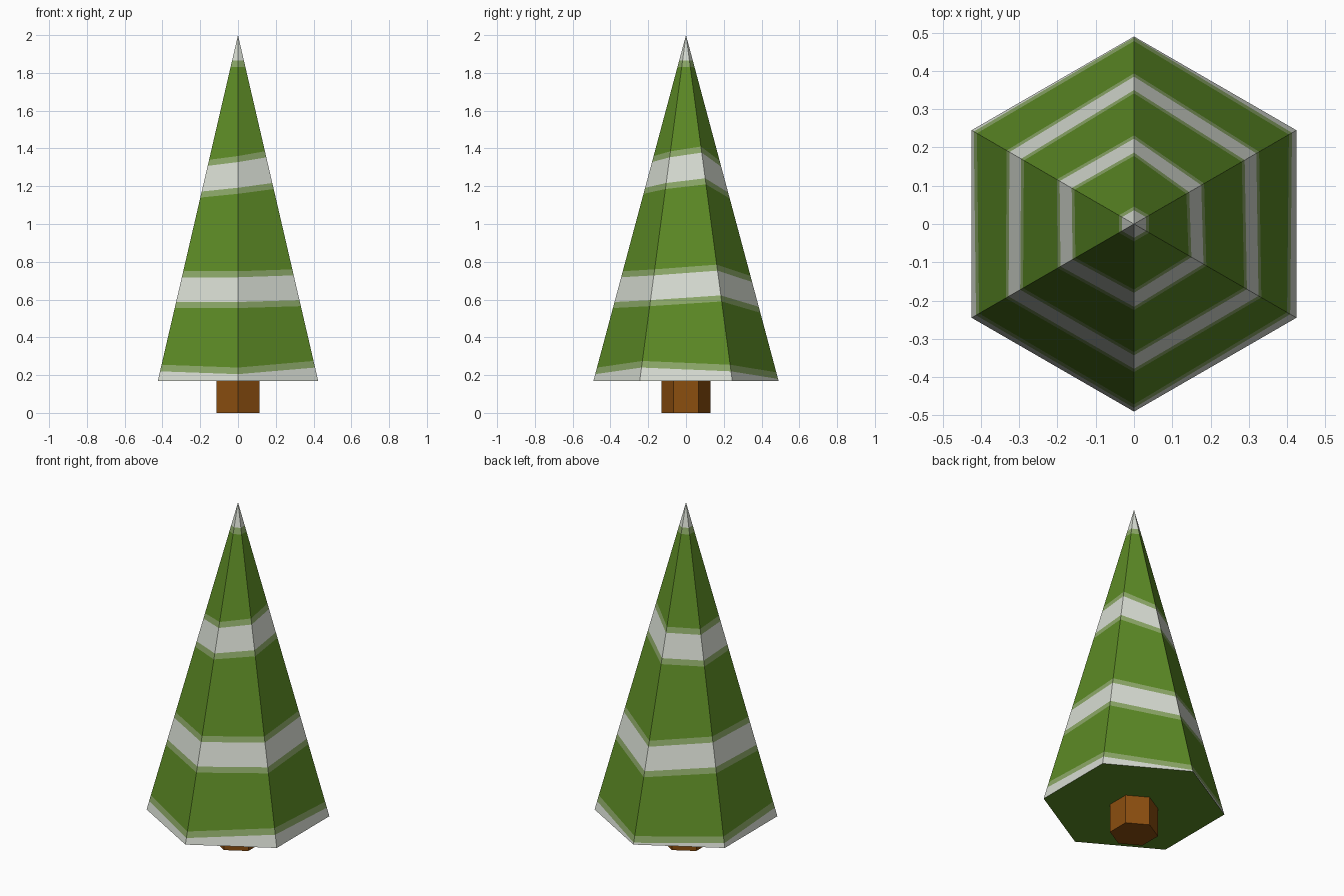
import bpy, bmesh, math

if "Cube" in bpy.data.objects:
    bpy.data.objects.remove(bpy.data.objects["Cube"])

BASE_Z, TIP_Z, RADIUS = 0.17, 2.0, 0.49


def material(name, *rgb):
    mat = bpy.data.materials.new(name)
    lin = [((c / 255 + 0.055) / 1.055) ** 2.4 for c in rgb]
    mat.diffuse_color = (*lin, 1)
    mat.use_nodes = True
    mat.node_tree.nodes["Principled BSDF"].inputs["Base Color"].default_value = mat.diffuse_color
    return mat


green = material("leaf green", 92, 138, 37)
frost = material("frosted green", 140, 168, 104)
snow = material("snow white", 215, 220, 210)
brown = material("bark brown", 139, 78, 15)
GREEN, FROST, SNOW = 0, 1, 2


def new_object(name, bm, mats):
    bmesh.ops.recalc_face_normals(bm, faces=bm.faces)
    mesh = bpy.data.meshes.new(name)
    bm.to_mesh(mesh)
    bm.free()
    for m in mats:
        mesh.materials.append(m)
    obj = bpy.data.objects.new(name, mesh)
    bpy.context.collection.objects.link(obj)
    return obj


# Band tops at the six cone edges, starting at the front and going counterclockwise
low = [0.24, 0.275, 0.255, 0.215, 0.23, 0.255]
mid = [0.75, 0.76, 0.785, 0.725, 0.76, 0.75]
high = [1.36, 1.385, 1.41, 1.335, 1.33, 1.34]


def drop(heights, amount):
    return [h - amount for h in heights]


# Each ring: edge heights, and the colour of the strip above it
rings = [([BASE_Z] * 6, SNOW), (drop(low, 0.035), FROST), (low, GREEN)]
for band, thick in ((mid, 0.195), (high, 0.20)):
    rings += [(drop(band, thick), FROST), (drop(band, thick - 0.032), SNOW),
              (drop(band, 0.032), FROST), (band, GREEN)]
rings += [([1.83] * 6, FROST), ([1.865] * 6, SNOW)]

# Foliage: six-sided cone cut into snowy stripes
bm = bmesh.new()
loops = []
for heights, _ in rings:
    loop = []
    for i, z in enumerate(heights):
        a = math.radians(-90 + 60 * i)
        r = RADIUS * (TIP_Z - z) / (TIP_Z - BASE_Z)
        loop.append(bm.verts.new((r * math.cos(a), r * math.sin(a), z)))
    loops.append(loop)
tip = bm.verts.new((0, 0, TIP_Z))
bm.faces.new(loops[0][::-1]).material_index = GREEN
for k, (_, colour) in enumerate(rings):
    for i in range(6):
        j = (i + 1) % 6
        if k + 1 < len(loops):
            corners = (loops[k][i], loops[k][j], loops[k + 1][j], loops[k + 1][i])
        else:
            corners = (loops[k][i], loops[k][j], tip)
        bm.faces.new(corners).material_index = colour
new_object("foliage", bm, [green, frost, snow])

# Trunk: short six-sided post
bm = bmesh.new()
ring = [(0.13 * math.cos(math.radians(-90 + 60 * i)),
         0.13 * math.sin(math.radians(-90 + 60 * i)), 0) for i in range(6)]
bottom = bm.faces.new([bm.verts.new(p) for p in ring])
ext = bmesh.ops.extrude_face_region(bm, geom=[bottom], use_keep_orig=True)
top = [v for v in ext["geom"] if isinstance(v, bmesh.types.BMVert)]
bmesh.ops.translate(bm, verts=top, vec=(0, 0, BASE_Z + 0.01))
new_object("trunk", bm, [brown])
